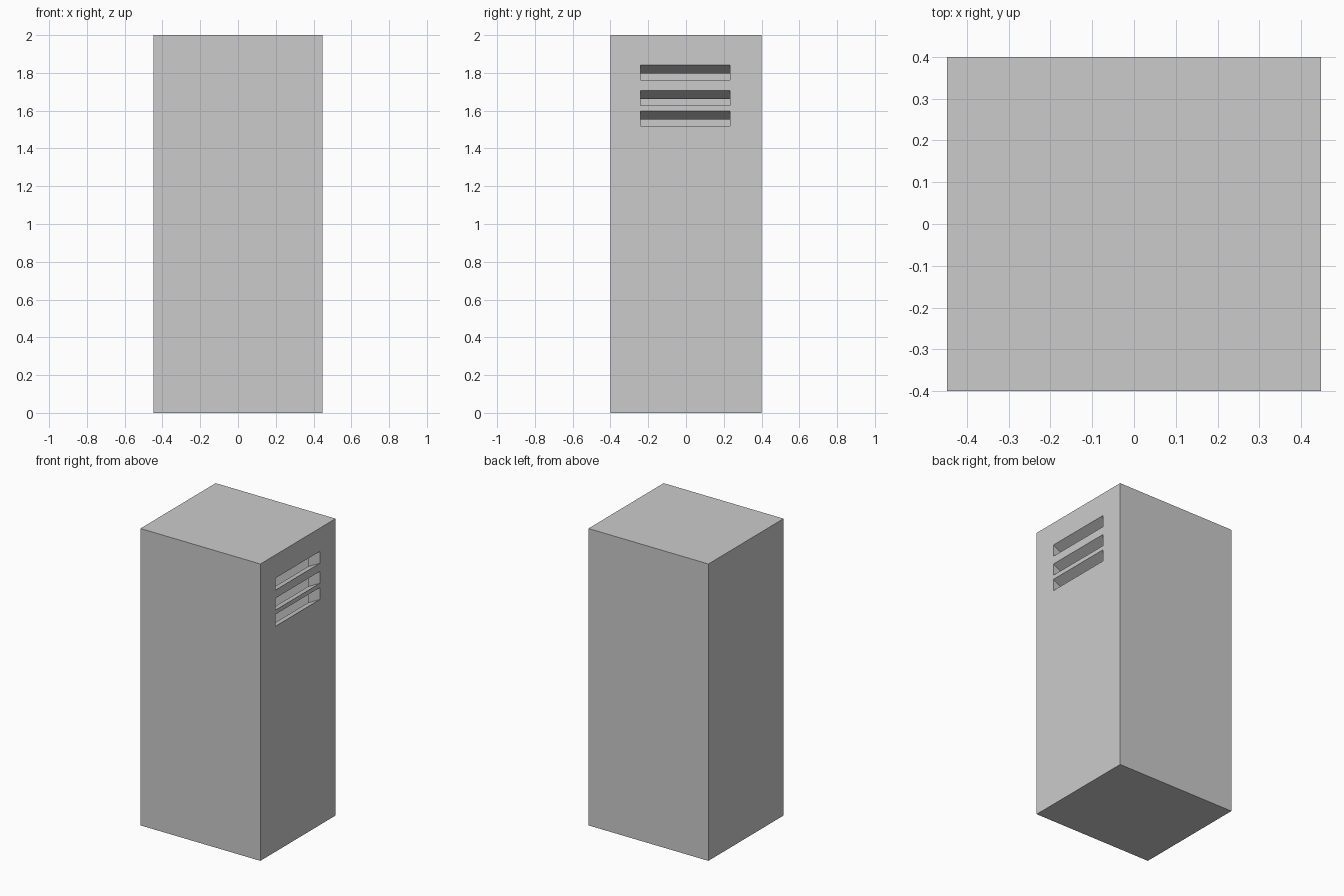
import bpy, bmesh

if "Cube" in bpy.data.objects:
    bpy.data.objects.remove(bpy.data.objects["Cube"])

W, D, H = 0.894, 0.8, 2.0      # outer size
T = 0.09                       # wall thickness
SLOPE = 0.047 / T              # louvre slots fall inwards
Y0, Y1, SLOT_H = -0.24, 0.234, 0.08


def new_object(name, bm):
    bmesh.ops.recalc_face_normals(bm, faces=bm.faces)
    mesh = bpy.data.meshes.new(name)
    bm.to_mesh(mesh)
    bm.free()
    obj = bpy.data.objects.new(name, mesh)
    bpy.context.collection.objects.link(obj)
    return obj


def box(bm, sx, sy, sz, z):
    geo = bmesh.ops.create_cube(bm, size=1)
    bmesh.ops.scale(bm, vec=(sx, sy, sz), verts=geo["verts"])
    bmesh.ops.translate(bm, vec=(0, 0, z), verts=geo["verts"])
    return geo["verts"]


# hollow cabinet: outer skin plus inward-facing inner skin
bm = bmesh.new()
box(bm, W, D, H, H / 2)
inner = box(bm, W - 2 * T, D - 2 * T, H - 2 * T, H / 2)
inner_faces = list({f for v in inner for f in v.link_faces})
cabinet = new_object("cabinet", bm)
# recalc_face_normals orients nested islands outwards, so flip the inner one
bm = bmesh.new()
bm.from_mesh(cabinet.data)
flip = [f for f in bm.faces
        if all(abs(v.co.x) < W / 2 - 0.01 for v in f.verts)]
for f in bm.faces:
    c = f.calc_center_median()
    c.z -= H / 2
    outward = f.normal.dot(c) > 0
    if outward == (f in flip):
        f.normal_flip()
bm.to_mesh(cabinet.data)
bm.free()

# slanted slot cutters through the right wall
bm = bmesh.new()
for top in (1.843, 1.708, 1.599):
    profile = []
    for off, dz in ((0.03, 0), (0.03, -SLOT_H),
                    (-T - 0.03, -SLOT_H), (-T - 0.03, 0)):
        profile.append(bm.verts.new((W / 2 + off, Y0, top + dz + off * SLOPE)))
    face = bm.faces.new(profile)
    ext = bmesh.ops.extrude_face_region(bm, geom=[face])["geom"]
    bmesh.ops.translate(bm, vec=(0, Y1 - Y0, 0),
                        verts=[v for v in ext if isinstance(v, bmesh.types.BMVert)])
    if not face.is_valid:
        continue
    bmesh.ops.recalc_face_normals(bm, faces=bm.faces)
cutter = new_object("slot_cutter", bm)
cutter.hide_render = True

# cut the slots and remove the helper
mod = cabinet.modifiers.new("slots", "BOOLEAN")
mod.operation = "DIFFERENCE"
mod.solver = "EXACT"
mod.object = cutter
bpy.context.view_layer.objects.active = cabinet
cabinet.select_set(True)
bpy.ops.object.modifier_apply(modifier=mod.name)
bpy.data.objects.remove(cutter)
